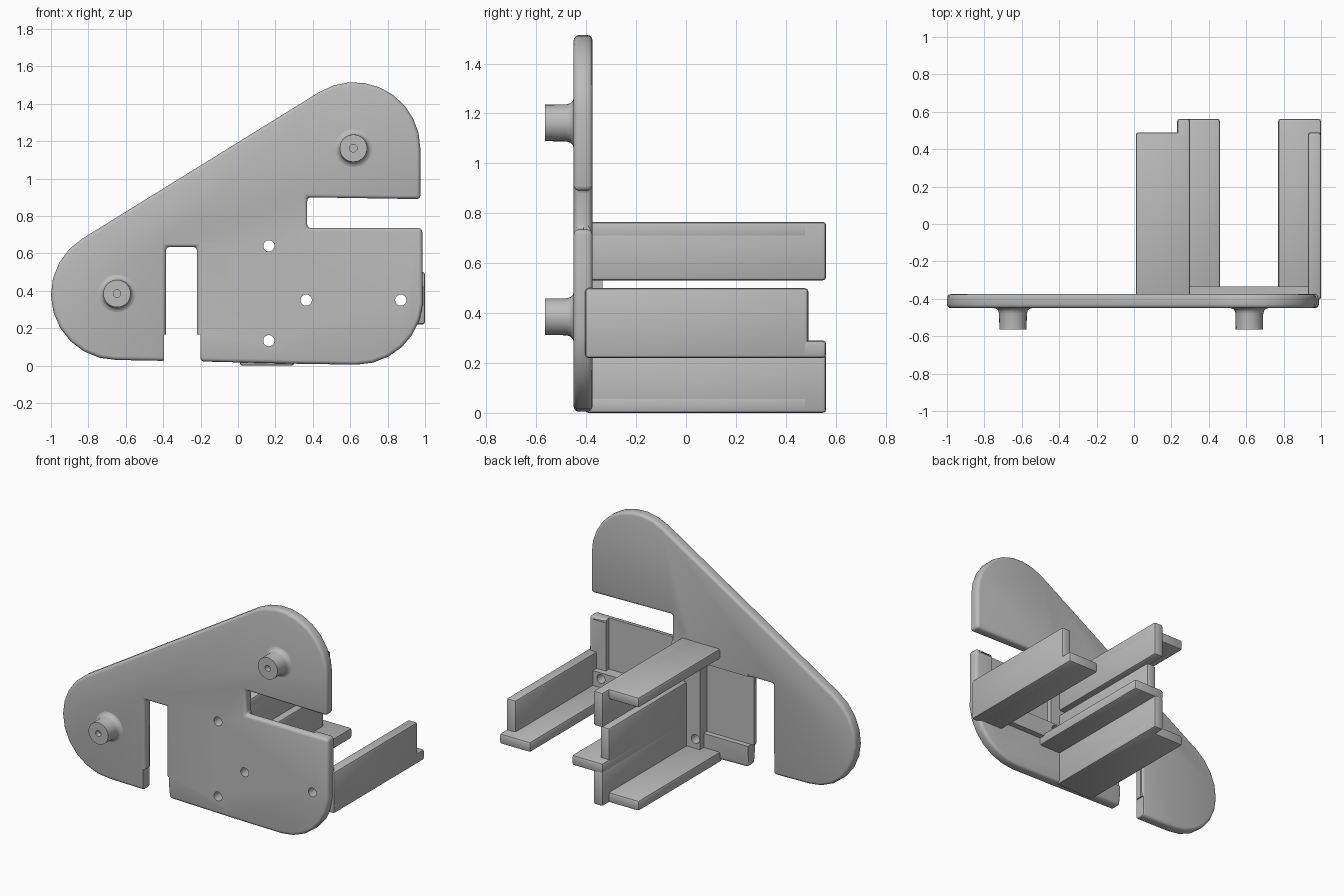
import bpy, bmesh
from math import sin, cos, radians, pi
from mathutils import Vector, Matrix

if "Cube" in bpy.data.objects:
    bpy.data.objects.remove(bpy.data.objects["Cube"], do_unlink=True)

grey = bpy.data.materials.new("light_grey")
grey.use_nodes = True
grey.diffuse_color = (0.5, 0.5, 0.5, 1)
grey.node_tree.nodes["Principled BSDF"].inputs["Base Color"].default_value = (0.5, 0.5, 0.5, 1)

FRONT, BACK, PAD = -0.45, -0.375, -0.335


def make(name, bm):
    bmesh.ops.recalc_face_normals(bm, faces=bm.faces[:])
    mesh = bpy.data.meshes.new(name)
    bm.to_mesh(mesh)
    bm.free()
    mesh.materials.append(grey)
    obj = bpy.data.objects.new(name, mesh)
    bpy.context.collection.objects.link(obj)
    return obj


def activate(obj):
    bpy.ops.object.select_all(action='DESELECT')
    obj.select_set(True)
    bpy.context.view_layer.objects.active = obj


def bevel(obj, width, segments=3):
    mod = obj.modifiers.new("round", 'BEVEL')
    mod.width, mod.segments = width, segments
    mod.limit_method, mod.angle_limit = 'ANGLE', radians(50)
    activate(obj)
    bpy.ops.object.modifier_apply(modifier=mod.name)


def cut(obj, cutter):
    mod = obj.modifiers.new("cut", 'BOOLEAN')
    mod.operation, mod.solver, mod.object = 'DIFFERENCE', 'EXACT', cutter
    cutter.hide_render = True
    activate(obj)
    bpy.ops.object.modifier_apply(modifier=mod.name)
    bpy.data.objects.remove(cutter, do_unlink=True)


def smooth(obj):
    activate(obj)
    bpy.ops.object.shade_smooth_by_angle(angle=radians(35))


def box(name, x, y, z):
    bm = bmesh.new()
    bmesh.ops.create_cube(bm, size=1)
    for v in bm.verts:
        v.co = Vector([(a + b) / 2 + c * (b - a) for c, (a, b) in zip(v.co, (x, y, z))])
    return make(name, bm)


def drill(x, z, radius):
    bm = bmesh.new()
    turn = Matrix.Translation((x, -0.4, z)) @ Matrix.Rotation(pi / 2, 4, 'X')
    bmesh.ops.create_cone(bm, cap_ends=True, segments=24, radius1=radius, radius2=radius,
                          depth=0.4, matrix=turn)
    return make("hole_cutter", bm)


def arc(cx, cz, r, start, end, steps):
    angles = [radians(start + (end - start) * i / steps) for i in range(steps + 1)]
    return [(cx + r * cos(a), cz + r * sin(a)) for a in angles]


# Side plate outline with its two open slots
outline = arc(-0.65, 0.38, 0.35, 270, 121.4, 10)
outline += arc(0.62, 1.16, 0.355, 121.4, 0, 9)
outline += [(0.975, 0.89), (0.37, 0.9), (0.37, 0.735), (0.985, 0.735)]
outline += arc(0.635, 0.36, 0.355, -5, -90, 6)
outline += [(0.3, 0.01), (-0.2, 0.022), (-0.22, 0.17), (-0.22, 0.635),
            (-0.385, 0.635), (-0.385, 0.025)]
bm = bmesh.new()
face = bm.faces.new([bm.verts.new((x, FRONT, z)) for x, z in outline])
grown = bmesh.ops.extrude_face_region(bm, geom=[face])
for v in grown["geom"]:
    if isinstance(v, bmesh.types.BMVert):
        v.co.y = BACK
plate = make("side_plate", bm)
bevel(plate, 0.02)

# Widened slot mouth and shallow recesses behind the plate
cut(plate, box("mouth_cutter", (-0.395, -0.2), (-0.6, 0), (-0.1, 0.165)))
cut(plate, box("recess_cutter", (-0.3, 0.13), (BACK - 0.035, 0), (0.165, 0.635)))
cut(plate, box("recess_cutter", (0.37, 0.86), (BACK - 0.035, 0), (0.39, 0.8)))

# Raised mounting pads at the root of the brackets
pads = [box("upright_pad", (0.13, 0.25), (BACK - 0.03, PAD), (0.05, 0.72)),
        box("level_pad", (0.28, 0.95), (BACK - 0.03, PAD), (0.27, 0.39))]

# Screw holes
for x, z in ((0.165, 0.64), (0.165, 0.133), (0.365, 0.35), (0.87, 0.35)):
    for part in [plate] + pads:
        cut(part, drill(x, z, 0.03))
for part in [plate] + pads:
    smooth(part)

# Bracket rails: a short wall and a longer ledge, each mirrored about its axis
ROOT, SHORT, LONG = BACK - 0.03, 0.49, 0.562
for side, s in (("right", -1), ("left", 1)):
    mid = 0.615

    def span(a, b, c):
        return tuple(sorted((c + s * a, c + s * b)))

    rails = [
        box(side + "_level_wall", span(0.315, 0.385, mid), (ROOT, SHORT), (0.22, 0.5)),
        box(side + "_level_ledge", span(0.155, 0.385, mid), (ROOT, LONG), (0.22, 0.29)),
    ]
    name = "upper" if s > 0 else "lower"
    rails += [
        box(name + "_upright_wall", (0.01, 0.3), (ROOT, SHORT), span(0.313, 0.383, 0.383)),
        box(name + "_upright_ledge", (0.23, 0.3), (ROOT, LONG), span(0.148, 0.383, 0.383)),
    ]
    for rail in rails:
        bevel(rail, 0.014, 2)
        smooth(rail)

# Pivot pegs with flared base and centre dimple
profile = [(0, -0.53), (0.02, -0.53), (0.02, -0.565), (0.073, -0.565), (0.074, -0.48),
           (0.079, -0.463), (0.088, -0.454), (0.1, -0.45), (0.1, -0.44)]
for name, x, z in (("lower_peg", -0.647, 0.385), ("upper_peg", 0.617, 1.162)):
    bm = bmesh.new()
    verts = [bm.verts.new((x + r, y, z)) for r, y in profile]
    edges = [bm.edges.new(pair) for pair in zip(verts, verts[1:])]
    bmesh.ops.spin(bm, geom=verts + edges, cent=(x, 0, z), axis=(0, 1, 0),
                   angle=2 * pi, steps=32)
    bmesh.ops.remove_doubles(bm, verts=bm.verts[:], dist=0.0005)
    smooth(make(name, bm))
